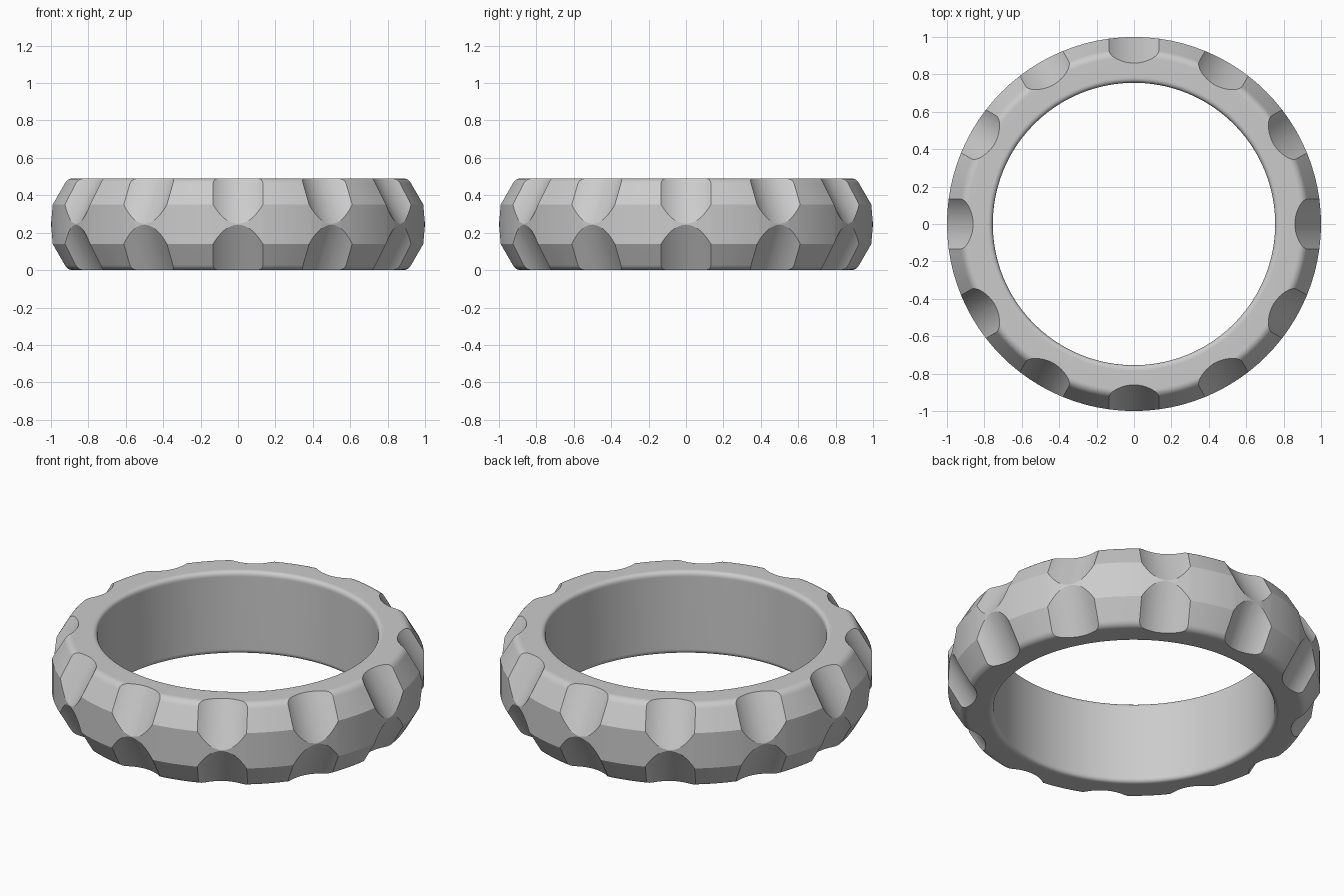
import bpy, bmesh, math
from mathutils import Matrix, Vector

HEIGHT = 0.49
SEGMENTS = 96
SCALLOPS = 12
SCALLOP_RADIUS = 0.225

cube = bpy.data.objects.get("Cube")
if cube:
    bpy.data.objects.remove(cube, do_unlink=True)


def add_object(name, bm):
    bmesh.ops.recalc_face_normals(bm, faces=bm.faces[:])
    mesh = bpy.data.meshes.new(name)
    bm.to_mesh(mesh)
    bm.free()
    obj = bpy.data.objects.new(name, mesh)
    bpy.context.collection.objects.link(obj)
    return obj


def fillet(start, corner, end, steps=6):
    """Rounded corner as (radius, z) points."""
    a, b, c = Vector(start), Vector(corner), Vector(end)
    pts = []
    for i in range(steps + 1):
        t = i / steps
        pts.append(a * (1 - t) ** 2 + b * 2 * t * (1 - t) + c * t ** 2)
    return pts


# Upper half of the cross-section, then mirrored for the lower half
upper = [Vector((1, 0.35))]
upper += fillet((0.936, 0.462), (0.92, HEIGHT), (0.89, HEIGHT))
upper += fillet((0.785, HEIGHT), (0.755, HEIGHT), (0.755, 0.46))
profile = upper + [Vector((p.x, HEIGHT - p.y)) for p in reversed(upper)]

# Ring body: revolve the closed cross-section
bm = bmesh.new()
rings = []
for s in range(SEGMENTS):
    a = math.tau * s / SEGMENTS
    rings.append([bm.verts.new((p.x * math.cos(a), p.x * math.sin(a), p.y))
                  for p in profile])
for s in range(SEGMENTS):
    r0, r1 = rings[s], rings[(s + 1) % SEGMENTS]
    for i in range(len(profile)):
        j = (i + 1) % len(profile)
        bm.faces.new((r0[i], r1[i], r1[j], r0[j]))
ring = add_object("ring_body", bm)

material = bpy.data.materials.new("light grey")
material.use_nodes = True
grey = (0.6, 0.6, 0.6, 1)
material.diffuse_color = grey
material.node_tree.nodes["Principled BSDF"].inputs["Base Color"].default_value = grey
ring.data.materials.append(material)


# Scallops: tilted cylinders cut from the rim, above and below
def scallop_cutter(name, flip):
    top, tip = Vector((0.86, 0, HEIGHT)), Vector((1, 0, HEIGHT / 2 + 0.002))
    tilt = math.atan2(tip.x - top.x, top.z - tip.z)
    normal = Vector((math.cos(tilt), 0, math.sin(tilt)))
    centre = (top + tip) / 2 + normal * SCALLOP_RADIUS
    place = Matrix.Translation(centre) @ Matrix.Rotation(-tilt, 4, 'Y')
    if flip:
        mirror = Matrix.Diagonal((1, 1, -1, 1))
        place = Matrix.Translation((0, 0, HEIGHT)) @ mirror @ place
    bm = bmesh.new()
    for k in range(SCALLOPS):
        turn = Matrix.Rotation(math.tau * k / SCALLOPS, 4, 'Z')
        bmesh.ops.create_cone(bm, cap_ends=True, segments=80, depth=0.55,
                              radius1=SCALLOP_RADIUS, radius2=SCALLOP_RADIUS,
                              matrix=turn @ place)
    cutter = add_object(name, bm)
    cutter.hide_render = True
    return cutter


bpy.ops.object.select_all(action='DESELECT')
bpy.context.view_layer.objects.active = ring
ring.select_set(True)
for name, flip in (("upper_cutter", False), ("lower_cutter", True)):
    cutter = scallop_cutter(name, flip)
    cut = ring.modifiers.new(name, 'BOOLEAN')
    cut.operation = 'DIFFERENCE'
    cut.solver = 'EXACT'
    cut.object = cutter
    bpy.ops.object.modifier_apply(modifier=cut.name)
    bpy.data.objects.remove(cutter, do_unlink=True)

# Smooth curves, crisp bevel and scallop edges
bpy.ops.object.shade_smooth_by_angle(angle=math.radians(20))
weighted = ring.modifiers.new("weighted_normals", 'WEIGHTED_NORMAL')
weighted.keep_sharp = True
